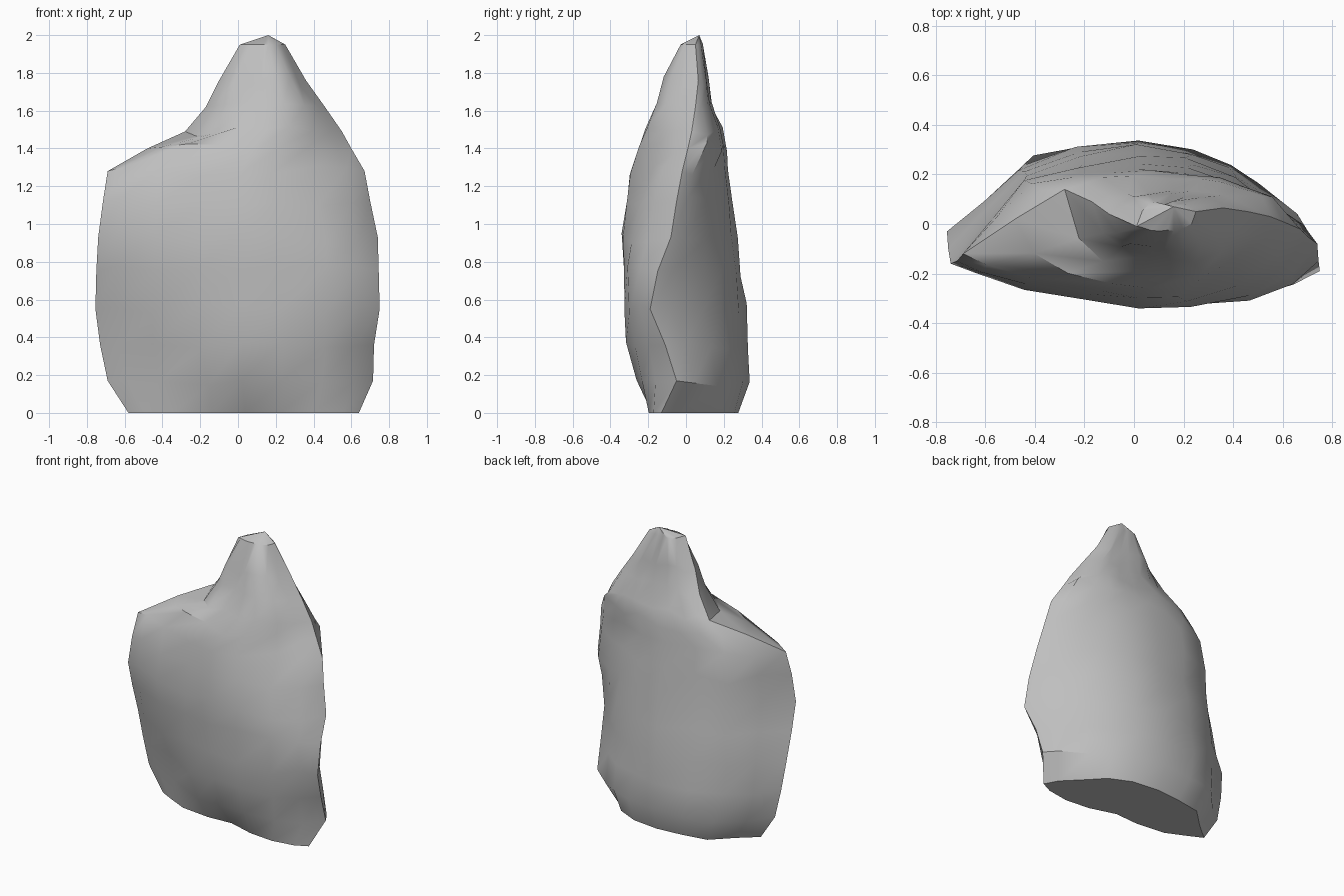
import bpy, bmesh, math, random
random.seed(4)

# Horizontal sections: z, left x, left y, right x, right y, front y, back y
SECTIONS = [
    (0.00, -0.58, 0.00, 0.64, -0.13, -0.22, 0.28),
    (0.17, -0.69, 0.00, 0.715, -0.05, -0.275, 0.335),
    (0.36, -0.73, -0.01, 0.72, -0.11, -0.31, 0.33),
    (0.55, -0.755, -0.03, 0.75, -0.19, -0.325, 0.315),
    (0.75, -0.75, -0.10, 0.745, -0.15, -0.335, 0.295),
    (0.93, -0.74, -0.16, 0.74, -0.08, -0.335, 0.27),
    (1.12, -0.715, -0.15, 0.70, -0.05, -0.315, 0.25),
    (1.28, -0.69, -0.12, 0.67, -0.02, -0.295, 0.225),
    (1.40, -0.48, 0.02, 0.60, 0.01, -0.26, 0.21),
    (1.49, -0.28, 0.14, 0.55, 0.03, -0.22, 0.19),
    (1.62, -0.17, 0.09, 0.46, 0.05, -0.15, 0.13),
    (1.76, -0.10, 0.04, 0.36, 0.065, -0.11, 0.118),
    (1.95, 0.01, -0.01, 0.25, 0.05, -0.03, 0.085),
]
# Position across the width, and share of the full depth there
FRONT = [(0.07, 0.27), (0.20, 0.60), (0.37, 0.86), (0.51, 1.0), (0.65, 1.0), (0.81, 0.83), (0.93, 0.48)]
BACK = [(0.96, 0.22), (0.86, 0.54), (0.77, 0.74), (0.65, 0.92), (0.51, 1.0), (0.35, 0.93), (0.20, 0.82), (0.10, 0.42)]
# Dents: side (-1 front, 1 back), x, z, x radius, z radius, depth
DENTS = [
    (-1, -0.43, 0.28, 0.18, 0.28, 0.08),
    (-1, 0.00, 0.00, 0.22, 0.14, 0.09),
    (-1, 0.42, 1.34, 0.15, 0.18, 0.09),
    (1, -0.52, 0.45, 0.10, 0.22, 0.05),
]


def dent(side, x, z):
    return -side * sum(d * math.exp(-((x - cx) / rx) ** 2 - ((z - cz) / rz) ** 2)
                       for s, cx, cz, rx, rz, d in DENTS if s == side)


def ring(bm, row):
    z, xl, yl, xr, yr, yf, yb = row
    verts = [bm.verts.new((xl, yl, z))]

    def side_points(profile, side, full):
        for t, share in profile:
            # The upper part is fuller: boxy at the back and on the left shoulder
            if z > 1.35 and (side > 0 or t < 0.4):
                share **= 0.5
            edge = yl + (yr - yl) * t
            x = xl + (xr - xl) * t
            y = edge + (full - edge) * share + dent(side, x, z)
            dz = random.uniform(-0.03, 0.03) if 0 < z < 1.9 else 0
            dx = random.uniform(-0.015, 0.015) if 0.1 < t < 0.9 else 0
            verts.append(bm.verts.new((x + dx, y + random.uniform(-0.008, 0.008), z + dz)))
    side_points(FRONT, -1, yf)
    verts.append(bm.verts.new((xr, yr, z)))
    side_points(BACK, 1, yb)
    return verts


# Rock: loft the sections, flat base, small slanted peak
bm = bmesh.new()
rings = [ring(bm, row) for row in SECTIONS]
n = len(rings[0])
for lo, hi in zip(rings, rings[1:]):
    for i in range(n):
        j = (i + 1) % n
        bm.faces.new((lo[i], lo[j], hi[j], hi[i]))
bm.faces.new(rings[0][::-1])
peak = bm.verts.new((0.16, 0.07, 2.0))
for i in range(n):
    bm.faces.new((rings[-1][i], rings[-1][(i + 1) % n], peak))
bmesh.ops.recalc_face_normals(bm, faces=bm.faces)
mesh = bpy.data.meshes.new("rock")
bm.to_mesh(mesh)
bm.free()

stone = bpy.data.materials.new("grey stone")
stone.diffuse_color = (0.52, 0.52, 0.52, 1)
mesh.materials.append(stone)
rock = bpy.data.objects.new("rock", mesh)
bpy.context.collection.objects.link(rock)
bpy.context.view_layer.objects.active = rock
rock.select_set(True)
bpy.ops.object.shade_smooth_by_angle(angle=math.radians(35))
